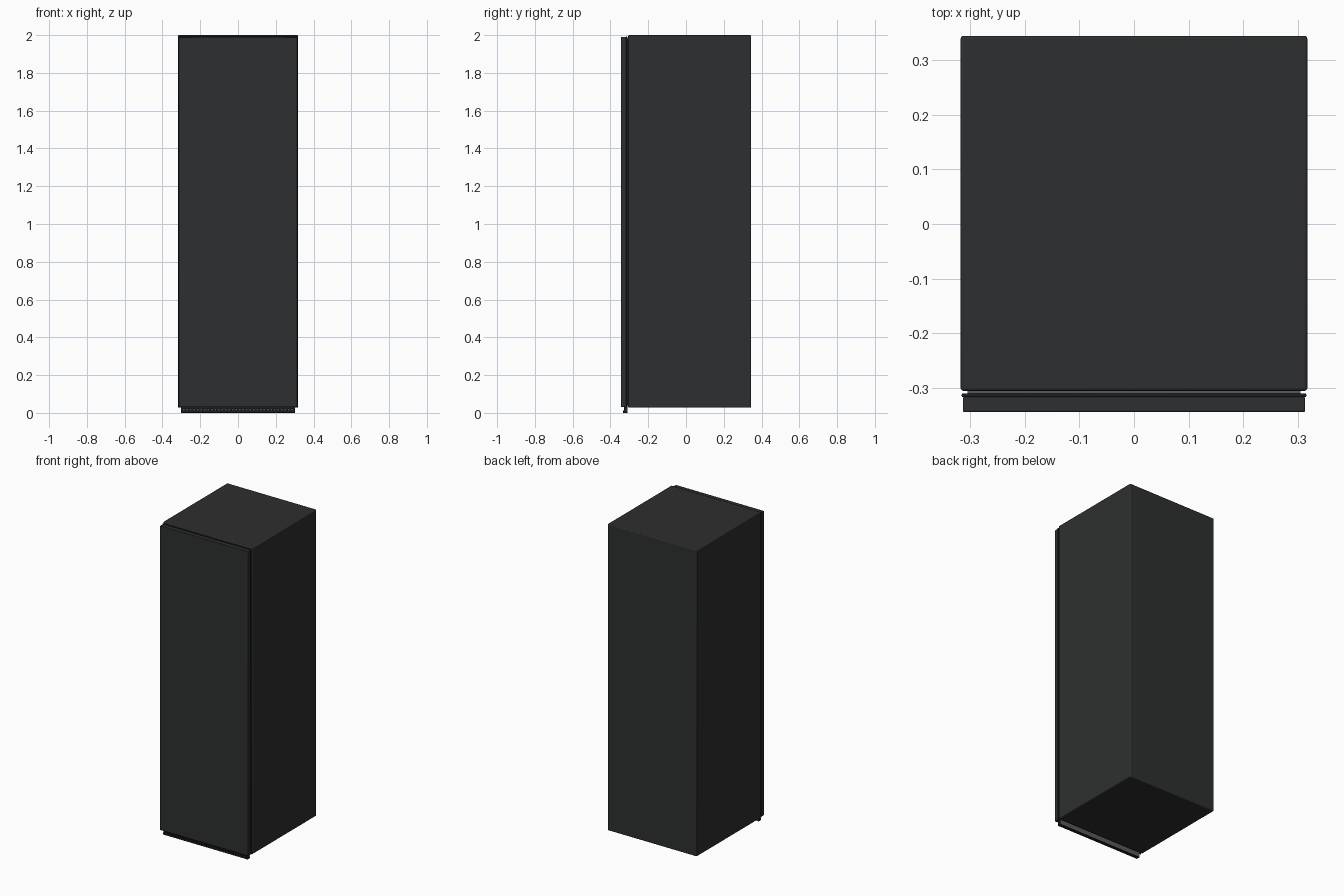
import bpy

if "Cube" in bpy.data.objects:
    bpy.data.objects.remove(bpy.data.objects["Cube"])


def material(name, value):
    m = bpy.data.materials.new(name)
    m.diffuse_color = (value, value * 1.03, value * 1.06, 1)
    m.use_nodes = True
    m.node_tree.nodes["Principled BSDF"].inputs["Base Color"].default_value = m.diffuse_color
    return m


charcoal = material("charcoal", 0.027)
black = material("black", 0.012)
rubber = material("rubber", 0.10)


def box(name, x, y, z, mat, bevel=0.0):
    """Box from (min, max) ranges, with optional rounded edges."""
    bpy.ops.mesh.primitive_cube_add(size=1)
    ob = bpy.context.object
    ob.name = name
    ob.location = [(a + b) / 2 for a, b in (x, y, z)]
    ob.scale = [b - a for a, b in (x, y, z)]
    bpy.ops.object.transform_apply(location=False, rotation=False, scale=True)
    ob.data.materials.append(mat)
    if bevel:
        mod = ob.modifiers.new("round", 'BEVEL')
        mod.width = bevel
        mod.segments = 3
        bpy.ops.object.shade_smooth_by_angle()
    return ob


# Cabinet
box("cabinet", (-0.318, 0.318), (-0.306, 0.345), (0.028, 2.0), charcoal, 0.005)

# Seal between cabinet and door
box("door_seal", (-0.305, 0.305), (-0.312, -0.305), (0.04, 1.982), rubber)

# Door: thin inner flange and front panel
box("door_flange", (-0.316, 0.316), (-0.3175, -0.311), (0.028, 1.992), black, 0.002)
box("door_panel", (-0.314, 0.314), (-0.345, -0.317), (0.030, 1.990), charcoal, 0.003)

# Toe grille: backing, two rails and a row of teeth between the vents
box("grille_backing", (-0.30, 0.30), (-0.318, -0.309), (0.002, 0.031), rubber)
box("grille_lower_rail", (-0.302, 0.302), (-0.333, -0.309), (0.0, 0.013), black, 0.002)
box("grille_upper_rail", (-0.302, 0.302), (-0.328, -0.309), (0.020, 0.031), black)
tooth = box("grille_teeth", (-0.302, -0.290), (-0.328, -0.316), (0.011, 0.022), black)
arr = tooth.modifiers.new("row", 'ARRAY')
arr.count = 33
arr.use_relative_offset = False
arr.use_constant_offset = True
arr.constant_offset_displace = (0.592 / 32, 0, 0)
